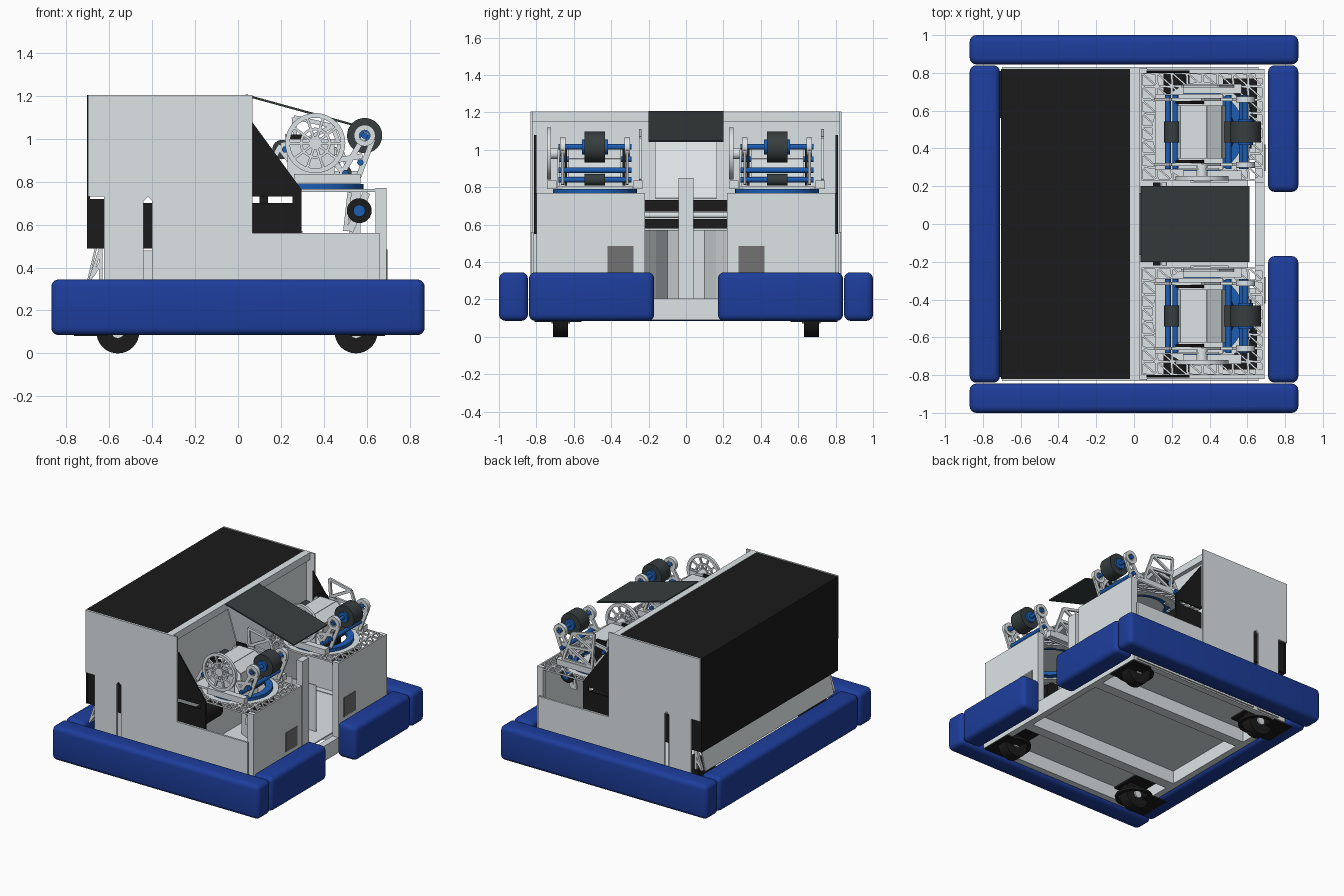
import bpy, bmesh, math
from mathutils import Vector, Matrix

if "Cube" in bpy.data.objects:
    bpy.data.objects.remove(bpy.data.objects["Cube"])


def material(name, r, g, b):
    m = bpy.data.materials.new(name)
    m.use_nodes = True
    m.diffuse_color = (r, g, b, 1)
    m.node_tree.nodes["Principled BSDF"].inputs["Base Color"].default_value = (r, g, b, 1)
    return m


GREY = material("light grey metal", .73, .78, .8)
BLUE = material("bumper blue", .012, .047, .33)
BRIGHT = material("bright blue", .012, .11, .45)
BLACK = material("black", .011, .011, .011)
RUBBER = material("dark green grey", .038, .048, .048)
MID = material("mid grey", .17, .17, .17)


def finish(name, bm, mat, smooth=False):
    bmesh.ops.recalc_face_normals(bm, faces=bm.faces)
    me = bpy.data.meshes.new(name)
    bm.to_mesh(me)
    bm.free()
    me.materials.append(mat)
    ob = bpy.data.objects.new(name, me)
    bpy.context.collection.objects.link(ob)
    if smooth:
        bpy.ops.object.select_all(action="DESELECT")
        ob.select_set(True)
        bpy.context.view_layer.objects.active = ob
        bpy.ops.object.shade_smooth_by_angle(angle=math.radians(40))
    return ob


def box(name, x, y, z, mat, bevel=0):
    """Box from three (low, high) ranges."""
    bm = bmesh.new()
    bmesh.ops.create_cube(bm, size=1)
    for v in bm.verts:
        v.co = [(r[0] + r[1]) / 2 + c * abs(r[1] - r[0]) for r, c in zip((x, y, z), v.co)]
    if bevel:
        bmesh.ops.bevel(bm, geom=bm.edges[:], offset=bevel, segments=4, profile=.5, affect="EDGES")
    finish(name, bm, mat, bevel > 0)


def prism(name, points, y0, y1, mat):
    """Outline in the xz plane, extruded along y."""
    bm = bmesh.new()
    face = bm.faces.new([bm.verts.new((x, y0, z)) for x, z in points])
    for v in bmesh.ops.extrude_face_region(bm, geom=[face])["geom"]:
        if isinstance(v, bmesh.types.BMVert):
            v.co.y = y1
    finish(name, bm, mat)


def rod(name, x, z, y0, y1, r, mat, sides=24):
    """Cylinder along y."""
    bm = bmesh.new()
    bmesh.ops.create_cone(bm, cap_ends=True, segments=sides, radius1=r, radius2=r, depth=abs(y1 - y0),
                          matrix=Matrix.Translation((x, (y0 + y1) / 2, z)) @ Matrix.Rotation(math.pi / 2, 4, "X"))
    finish(name, bm, mat, True)


def ring(name, centre, r_in, r_out, depth, axis, mat):
    """Flat ring with a hole, around the y or z axis."""
    bm = bmesh.new()
    n = 40
    turn = Matrix.Rotation(math.pi / 2, 3, "X") if axis == "y" else Matrix.Identity(3)
    section = [(r_in, -depth / 2), (r_out, -depth / 2), (r_out, depth / 2), (r_in, depth / 2)]
    loops = []
    for i in range(n):
        a = math.tau * i / n
        loops.append([bm.verts.new(Vector(centre) + turn @ Vector((r * math.cos(a), r * math.sin(a), h)))
                      for r, h in section])
    for i in range(n):
        p, q = loops[i], loops[(i + 1) % n]
        for k in range(4):
            bm.faces.new((p[k], q[k], q[(k + 1) % 4], p[(k + 1) % 4]))
    finish(name, bm, mat, True)


def strut(name, a, b, width, y0, y1, mat):
    """Flat bar between two xz points."""
    a, b = Vector(a), Vector(b)
    d = (b - a).normalized()
    n = Vector((-d.y, d.x)) * width / 2
    prism(name, [a + n, b + n, b - n, a - n], y0, y1, mat)


def lattice(name, x, y, z, centre, clear, mat):
    """Thin plate with triangular lightening holes and a round opening."""
    bm = bmesh.new()
    bmesh.ops.create_grid(bm, x_segments=8, y_segments=8, size=.5)
    bmesh.ops.triangulate(bm, faces=bm.faces[:])
    for v in bm.verts:
        v.co = ((x[0] + x[1]) / 2 + v.co.x * (x[1] - x[0]), (y[0] + y[1]) / 2 + v.co.y * abs(y[1] - y[0]), z)
    middle = [f for f in bm.faces if (f.calc_center_median() - Vector(centre)).length < clear]
    bmesh.ops.delete(bm, geom=middle, context="FACES")
    holes = bm.faces[:]
    bmesh.ops.inset_individual(bm, faces=holes, thickness=.012)
    bmesh.ops.delete(bm, geom=holes, context="FACES")
    ob = finish(name, bm, mat)
    ob.modifiers.new("thickness", "SOLIDIFY").thickness = .012


# Base frame, floor and left bumper
box("belly_floor", (-.68, .6), (-.79, .79), (.19, .2), GREY)
for x in (-.67, .665):
    box("frame_end_tube", (x - .025, x + .025), (-.82, .82), (.09, .205), GREY)
for y in (-.38, .38):
    box("frame_cross_tube", (-.645, .64), (y - .04, y + .04), (.09, .19), GREY)
box("left_side_bumper_long", (-.87, -.71), (-.84, .84), (.085, .345), BLUE, .035)

# Central hopper, post and cover
box("top_cover", (-.7, -.02), (-.82, .82), (1.19, 1.203), BLACK)
box("top_rail", (-.02, .03), (-.82, .82), (1.15, 1.205), GREY)
box("back_cover", (-.703, -.69), (-.82, .82), (.49, 1.203), BLACK)
strut("back_skirt", (-.66, .5), (-.7, .33), .01, -.77, .77, GREY)
box("inner_wall", (-.01, 0), (-.82, .82), (.2, 1.19), GREY)
strut("hopper_slide", (.02, 1.18), (.16, .74), .01, -.165, .165, GREY)
for low, high in ((.58, .63), (.67, .73)):
    box("hopper_roller_bar", (.1, .14), (-.22, .22), (low, high), BLACK)
rod("hopper_shaft", .16, .65, -.22, .22, .015, GREY)
box("centre_post", (.52, .57), (-.04, .04), (.2, .85), GREY)
strut("sloped_panel", (.035, 1.203), (.61, 1.045), .01, -.2, .2, RUBBER)

# Parts repeated on the front and rear sides
for s, side in ((-1, "front"), (1, "rear")):
    def Y(*v):
        return tuple(s * c for c in v)

    def T(*v):
        return tuple(s * .487 + c for c in v)

    def n(part):
        return side + "_" + part

    # Bumpers and frame
    box(n("long_bumper"), (-.87, .87), Y(.845, 1), (.085, .345), BLUE, .035)
    box(n("short_bumper"), (.71, .87), Y(.17, .84), (.085, .345), BLUE, .035)
    box(n("frame_side_tube"), (-.645, .64), Y(.77, .82), (.09, .205), GREY)

    # Caster wheels
    for x in (-.56, .55):
        rod(n("wheel"), x, .1, *Y(.63, .71), .1, BLACK, 32)
        rod(n("wheel_hub"), x, .1, *Y(.62, .72), .03, GREY)
        ring(n("wheel_mount"), (x, s * .67, .095), .105, .13, .02, "z", BLACK)
        outer = .645 if x > 0 else -.645
        box(n("corner_plate"), (outer - .12, outer + .04), Y(.56, .81), (.08, .09), BLACK)
        box(n("module_plate"), (x - .13, x + .09), Y(.5, .77), (.175, .188), BLACK)
        box(n("drive_module"), (x - .08, x + .1), Y(.56, .77), (.2, .32), BLACK)

    # Tall side panel with its slots, backed in black
    prism(n("side_panel"), [(-.7, 1.205), (.068, 1.205), (.068, .1), (-.4, .1), (-.4, .71), (-.42, .73),
                            (-.44, .71), (-.44, .1), (-.625, .1), (-.625, .73), (-.7, .73)],
          *Y(.82, .832), GREY)
    box(n("notch_cover"), (-.7, -.62), Y(.8, .815), (.49, .72), BLACK)
    box(n("slot_cover"), (-.46, -.38), Y(.8, .815), (.49, .7), BLACK)
    box(n("low_side_panel"), (.068, .66), Y(.815, .83), (.1, .56), GREY)
    box(n("slot_backing"), (-.46, -.4), Y(.785, .79), (.2, .48), GREY)
    for a, b in (((-.69, .34), (-.64, .49)), ((-.64, .34), (-.64, .49)), ((-.68, .36), (-.64, .42))):
        strut(n("skirt_truss"), a, b, .015, *Y(.78, .8), GREY)

    # Black guard plates and the feed roller behind them
    prism(n("upper_guard"), [(.065, 1.08), (.295, .765), (.295, .73), (.065, .73)], *Y(.8, .812), BLACK)
    box(n("lower_guard"), (.065, .295), Y(.8, .812), (.55, .7), BLACK)
    box(n("guard_bridge"), (.255, .295), Y(.8, .812), (.7, .73), BLACK)
    rod(n("guard_roller"), .225, .625, *Y(.6, .8), .07, BLACK)

    # Pod walls, platform and funnel
    box(n("pod_end_panel"), (.68, .692), Y(.22, .8), (.2, .77), GREY)
    box(n("pod_window"), (.692, .697), Y(.28, .42), (.34, .485), MID)
    for y in (.22, .77):
        box(n("pod_post"), (.64, .68), Y(y, y + .03), (.2, .77), GREY)
    box(n("pod_inner_panel"), (.3, .5), Y(.22, .23), (.2, .55), GREY)
    wall = [(.3, .22), (.22, .16), (.1, .1), (.05, 0)]
    bm = bmesh.new()
    for (xa, ya), (xb, yb) in zip(wall, wall[1:]):
        bm.faces.new([bm.verts.new(p) for p in ((xa, s * ya, .2), (xb, s * yb, .2),
                                                (xb, s * yb, .57), (xa, s * ya, .57))])
    finish(n("funnel_wall"), bm, GREY)
    lattice(n("platform"), (.04, .685), Y(.23, .8), .765, (.36, s * .487, .765), .23, GREY)
    ring(n("platform_ring"), (.36, s * .487, .759), .218, .265, .014, "z", GREY)
    ring(n("turret_ring"), (.36, s * .487, .776), .175, .225, .026, "z", BRIGHT)

    # Feed wheel below the platform
    rod(n("feed_wheel"), .565, .665, *Y(.4, .62), .058, BLACK)
    rod(n("feed_hub"), .565, .665, *Y(.38, .64), .028, BRIGHT)
    for a, b, w in (((.52, .57), (.6, .75), .035), ((.5, .57), (.52, .75), .02)):
        strut(n("feed_arm"), a, b, w, *Y(.6, .615), GREY)

    # Turret base and frame plates
    box(n("turret_deck"), (.11, .47), T(-.2, .2), (.79, .805), GREY)
    for y in (-.255, .205):
        box(n("turret_foot"), (.26, .57), T(y, y + .05), (.79, .835), GREY)
    for y in (-.18, .165):
        for a, b in (((.12, .83), (.2, .97)), ((.2, .97), (.36, 1.0)), ((.36, 1.0), (.5, .83)),
                     ((.2, .95), (.3, .82)), ((.3, .82), (.36, 1.0)), ((.48, .83), (.6, 1.03)),
                     ((.56, .82), (.63, 1.0)), ((.46, .9), (.58, .92))):
            strut(n("turret_truss"), a, b, .025, *T(y, y + .015), GREY)
        ring(n("roller_bearing"), (.59, T(y + .0075)[0], 1.015), .025, .05, .03, "y", GREY)
    for y in (-.163, .148):
        prism(n("black_support"), [(.22, 1.02), (.3, 1.02), (.37, .81), (.24, .81)], *T(y, y + .015), BLACK)
    box(n("turret_side_plate"), (.23, .45), T(-.2, -.19), (.8, 1.0), GREY)
    hood = [(.23, .95), (.25, 1.0), (.385, 1.0), (.46, .95), (.48, .83)]
    for a, b in zip(hood, hood[1:]):
        strut(n("hood_plate"), a, b, .01, *T(-.14, .14), GREY)

    # Rollers on blue shafts
    for x, z, r in ((.59, 1.015, .082), (.205, .95, .045), (.5, .84, .03)):
        rod(n("roller"), x, z, *T(-.055, .055), r, RUBBER, 32)
    for x, z in ((.59, 1.015), (.22, .95), (.57, .89), (.18, .89), (.5, .84)):
        rod(n("shaft"), x, z, *T(-.195, .195), .015, BRIGHT, 12)
    for y in (-.06, .06):
        rod(n("roller_hub"), .59, 1.015, *T(y - .01, y + .01), .04, BRIGHT)

    # Spoked flywheel on one side of the turret
    hub_y = T(-.245)[0]
    ring(n("flywheel_rim"), (.36, hub_y, .98), .118, .14, .022, "y", GREY)
    ring(n("flywheel_inner_rim"), (.36, hub_y, .98), .06, .072, .014, "y", GREY)
    rod(n("flywheel_hub"), .36, .98, *T(-.255, -.17), .03, GREY)
    for i in range(10):
        d = Vector((math.cos(math.tau * i / 10), math.sin(math.tau * i / 10)))
        c = Vector((.36, .98))
        strut(n("flywheel_spoke"), c + d * .02, c + d * .125, .012, *T(-.252, -.238), GREY)

    # Open truss plate on the other side
    for a, b in (((.26, 1.1), (.28, .83)), ((.26, 1.1), (.44, 1.06)), ((.44, 1.06), (.52, .84)),
                 ((.28, .84), (.52, .84)), ((.27, .97), (.44, 1.06)), ((.27, .97), (.48, .95)),
                 ((.28, .84), (.48, .95))):
        strut(n("side_truss"), a, b, .02, *T(.235, .25), GREY)
